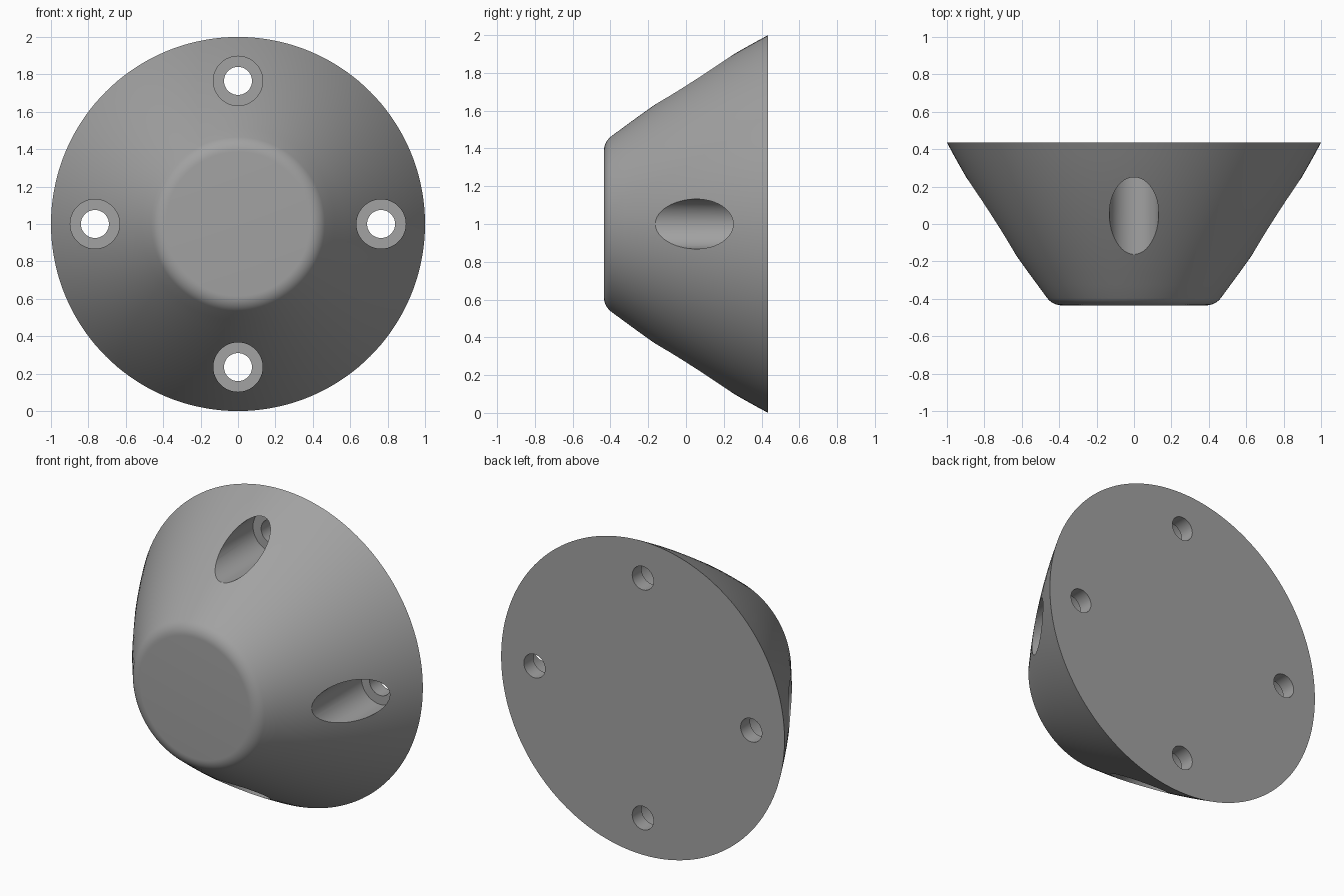
import bpy, bmesh, math

if "Cube" in bpy.data.objects:
    bpy.data.objects.remove(bpy.data.objects["Cube"])

HALF = 0.435          # half depth along y
BOLT_R = 0.765        # bolt circle radius
FLOOR_Y = 0.34        # counterbore floor


def lathe(bm, profile, cx, cz, seg):
    """Closed solid turned around a y-parallel axis from (radius, y) points."""
    rings = []
    for r, y in profile:
        rings.append([bm.verts.new((cx + r * math.cos(2 * math.pi * i / seg), y,
                                    cz + r * math.sin(2 * math.pi * i / seg)))
                      for i in range(seg)])
    for a, b in zip(rings, rings[1:]):
        for i in range(seg):
            j = (i + 1) % seg
            bm.faces.new((a[i], a[j], b[j], b[i]))
    bm.faces.new(rings[0])
    bm.faces.new(rings[-1])


def make_object(name, bm):
    bmesh.ops.recalc_face_normals(bm, faces=bm.faces)
    mesh = bpy.data.meshes.new(name)
    bm.to_mesh(mesh)
    bm.free()
    obj = bpy.data.objects.new(name, mesh)
    bpy.context.collection.objects.link(obj)
    return obj


# Body profile: rounded front edge, then a slightly bulged flare to the back rim
profile = []
R, flare = 0.10, math.radians(52.6)
for k in range(9):
    a = flare * k / 8
    profile.append((0.385 + R * math.sin(a), -HALF + R * (1 - math.cos(a))))
for k in range(1, 13):
    t = 0.83 * (1 - k / 12)
    profile.append((1 - 0.53 * t - 0.14 * t * t, HALF - t))

bm = bmesh.new()
lathe(bm, profile, 0, 1, 144)
body = make_object("conical_body", bm)

# Four stepped bolt holes
bm = bmesh.new()
step = [(0.132, -0.6), (0.132, FLOOR_Y), (0.075, FLOOR_Y), (0.075, 0.6)]
for k in range(4):
    a = k * math.pi / 2
    lathe(bm, step, BOLT_R * math.cos(a), 1 + BOLT_R * math.sin(a), 48)
cutter = make_object("bolt_hole_cutter", bm)
cutter.hide_render = True

grey = bpy.data.materials.new("plain_grey")
grey.diffuse_color = (0.36, 0.36, 0.36, 1)
grey.use_nodes = True
grey.node_tree.nodes["Principled BSDF"].inputs["Base Color"].default_value = grey.diffuse_color
body.data.materials.append(grey)
cutter.data.materials.append(grey)

cut = body.modifiers.new("bolt_holes", 'BOOLEAN')
cut.operation = 'DIFFERENCE'
cut.solver = 'EXACT'
cut.object = cutter

bpy.context.view_layer.objects.active = body
body.select_set(True)
bpy.ops.object.modifier_apply(modifier=cut.name)
bpy.data.objects.remove(cutter, do_unlink=True)
bpy.ops.object.shade_smooth_by_angle(angle=math.radians(25))
